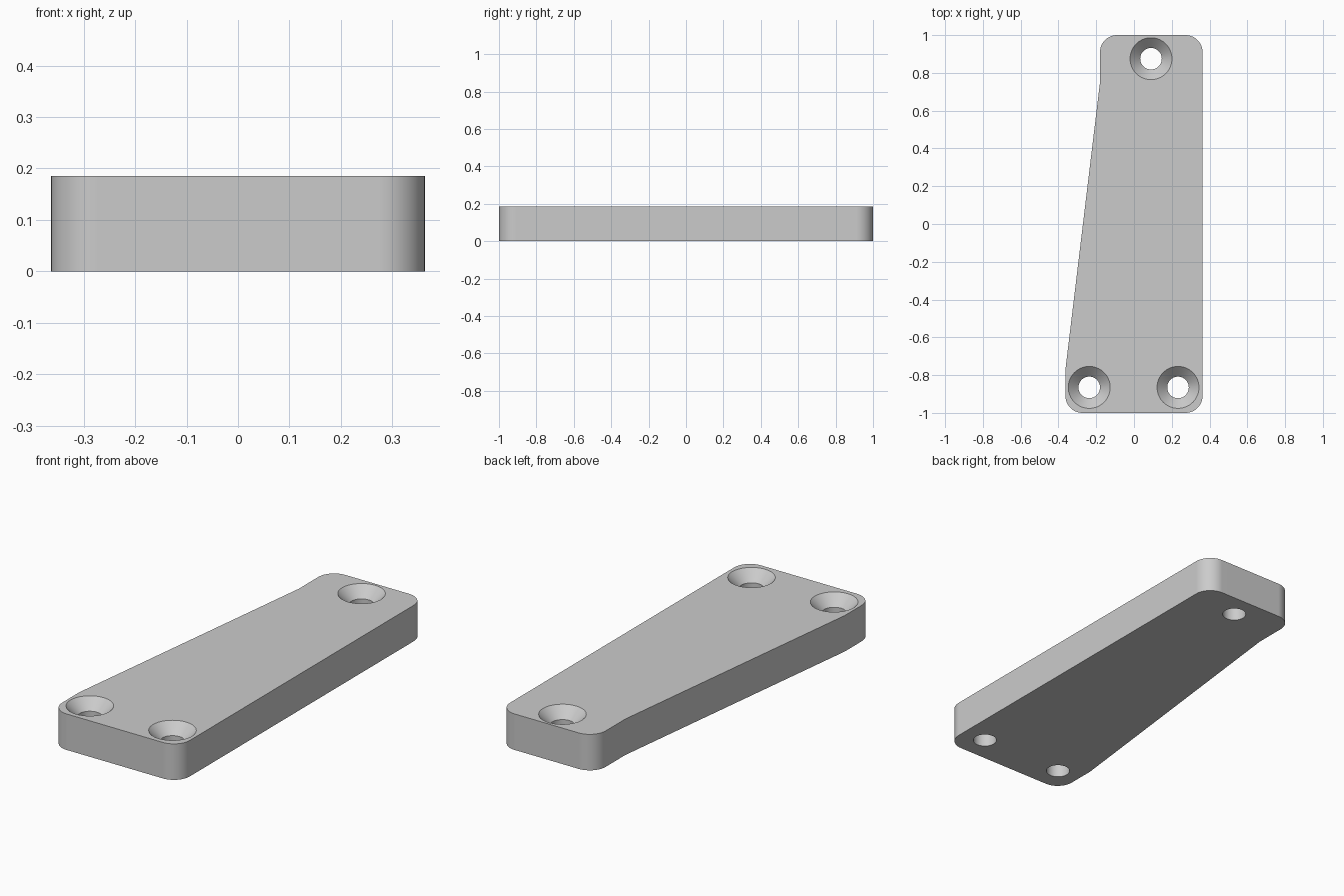
import bpy, bmesh, math
from mathutils import Matrix, Vector

cube = bpy.data.objects.get("Cube")
if cube:
    bpy.data.objects.remove(cube, do_unlink=True)

HEIGHT = 0.185
CORNER = 0.09
HOLES = [(0.09, 0.875), (-0.237, -0.865), (0.233, -0.865)]
HOLE_R, SINK_R = 0.057, 0.111

grey = bpy.data.materials.new("plain grey")
grey.use_nodes = True
colour = (0.6, 0.6, 0.6, 1)
grey.diffuse_color = colour
grey.node_tree.nodes["Principled BSDF"].inputs["Base Color"].default_value = colour


def make_object(name, bm):
    mesh = bpy.data.meshes.new(name)
    bmesh.ops.recalc_face_normals(bm, faces=bm.faces)
    bm.to_mesh(mesh)
    bm.free()
    mesh.materials.append(grey)
    obj = bpy.data.objects.new(name, mesh)
    bpy.context.collection.objects.link(obj)
    return obj


# Tapered plate: extruded outline with the four outer corners rounded
outline = [(-0.363, -1), (0.363, -1), (0.363, 1), (-0.18, 1), (-0.18, 0.75), (-0.363, -0.77)]
bm = bmesh.new()
base = bm.faces.new([bm.verts.new((x, y, 0)) for x, y in outline])
top = bmesh.ops.extrude_face_region(bm, geom=[base])["geom"]
bmesh.ops.translate(bm, vec=(0, 0, HEIGHT), verts=[v for v in top if isinstance(v, bmesh.types.BMVert)])
corners = [e for e in bm.edges
           if abs(e.verts[0].co.z - e.verts[1].co.z) > 0.1 and abs(e.verts[0].co.y) > 0.99]
bmesh.ops.bevel(bm, geom=corners, offset=CORNER, segments=12, profile=0.5, affect='EDGES')
plate = make_object("mounting_plate", bm)

# Countersunk screw holes: a lathed cutter at each position
sink_z = HEIGHT - (SINK_R - HOLE_R)
lip = 0.02
profile = [(0, -lip), (HOLE_R, -lip), (HOLE_R, sink_z), (SINK_R, HEIGHT),
           (SINK_R + lip, HEIGHT + lip), (0, HEIGHT + lip)]
bm = bmesh.new()
for x, y in HOLES:
    verts = [bm.verts.new((x + r, y, z)) for r, z in profile]
    edges = [bm.edges.new(pair) for pair in zip(verts, verts[1:])]
    bmesh.ops.spin(bm, geom=verts + edges, cent=(x, y, 0), axis=(0, 0, 1),
                   angle=math.tau, steps=64, use_merge=False)
bmesh.ops.remove_doubles(bm, verts=bm.verts, dist=0.0005)
cutter = make_object("screw_hole_cutter", bm)
cutter.hide_render = True

cut = plate.modifiers.new("Screw holes", 'BOOLEAN')
cut.operation = 'DIFFERENCE'
cut.solver = 'EXACT'
cut.object = cutter

bpy.ops.object.select_all(action='DESELECT')
bpy.context.view_layer.objects.active = plate
plate.select_set(True)
bpy.ops.object.modifier_apply(modifier=cut.name)
bpy.data.objects.remove(cutter, do_unlink=True)

# Smooth round walls, crisp rims and flat faces
bpy.ops.object.shade_smooth_by_angle(angle=math.radians(30))
weighted = plate.modifiers.new("Flat faces", 'WEIGHTED_NORMAL')
weighted.keep_sharp = True
